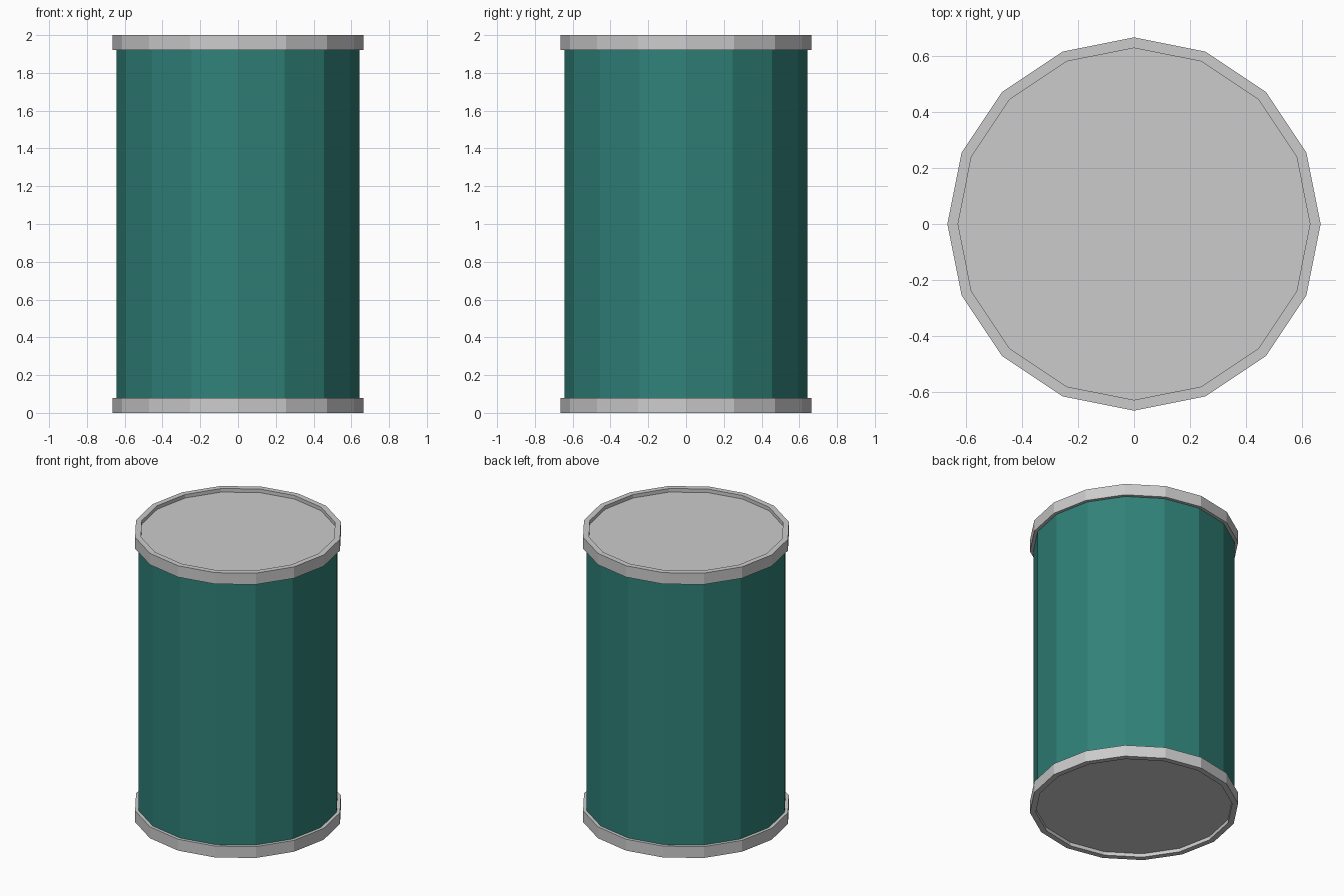
import bpy, bmesh
from math import cos, sin, tau

if "Cube" in bpy.data.objects:
    bpy.data.objects.remove(bpy.data.objects["Cube"])

SIDES = 16
HEIGHT = 2.0
BODY_R, RIM_R, LID_R = 0.643, 0.665, 0.627
RIM_H, RECESS = 0.08, 0.025


def lathe(name, profile, mat=None):
    """Revolve (radius, z) points into a flat-faced 16-sided object."""
    bm = bmesh.new()
    rings = [[bm.verts.new((r * cos(tau * i / SIDES), r * sin(tau * i / SIDES), z))
              for i in range(SIDES)] for r, z in profile]
    for a, b in zip(rings, rings[1:]):
        for i in range(SIDES):
            j = (i + 1) % SIDES
            bm.faces.new((a[i], a[j], b[j], b[i]))
    bm.faces.new(rings[0])
    bm.faces.new(rings[-1])
    bmesh.ops.recalc_face_normals(bm, faces=bm.faces)
    mesh = bpy.data.meshes.new(name)
    bm.to_mesh(mesh)
    bm.free()
    if mat:
        mesh.materials.append(mat)
    obj = bpy.data.objects.new(name, mesh)
    bpy.context.collection.objects.link(obj)
    return obj


teal = bpy.data.materials.new("teal")
teal.diffuse_color = (0.03, 0.22, 0.19, 1)
teal.use_nodes = True
teal.node_tree.nodes["Principled BSDF"].inputs["Base Color"].default_value = teal.diffuse_color

# Drum wall
lathe("body", [(BODY_R, RIM_H), (BODY_R, HEIGHT - RIM_H)], teal)

# End caps: raised rim around a recessed lid, mirrored top and bottom
cap = [(LID_R, RECESS), (LID_R, 0), (RIM_R, 0), (RIM_R, RIM_H), (BODY_R, RIM_H)]
lathe("bottom_cap", cap)
lathe("top_cap", [(r, HEIGHT - z) for r, z in cap])
